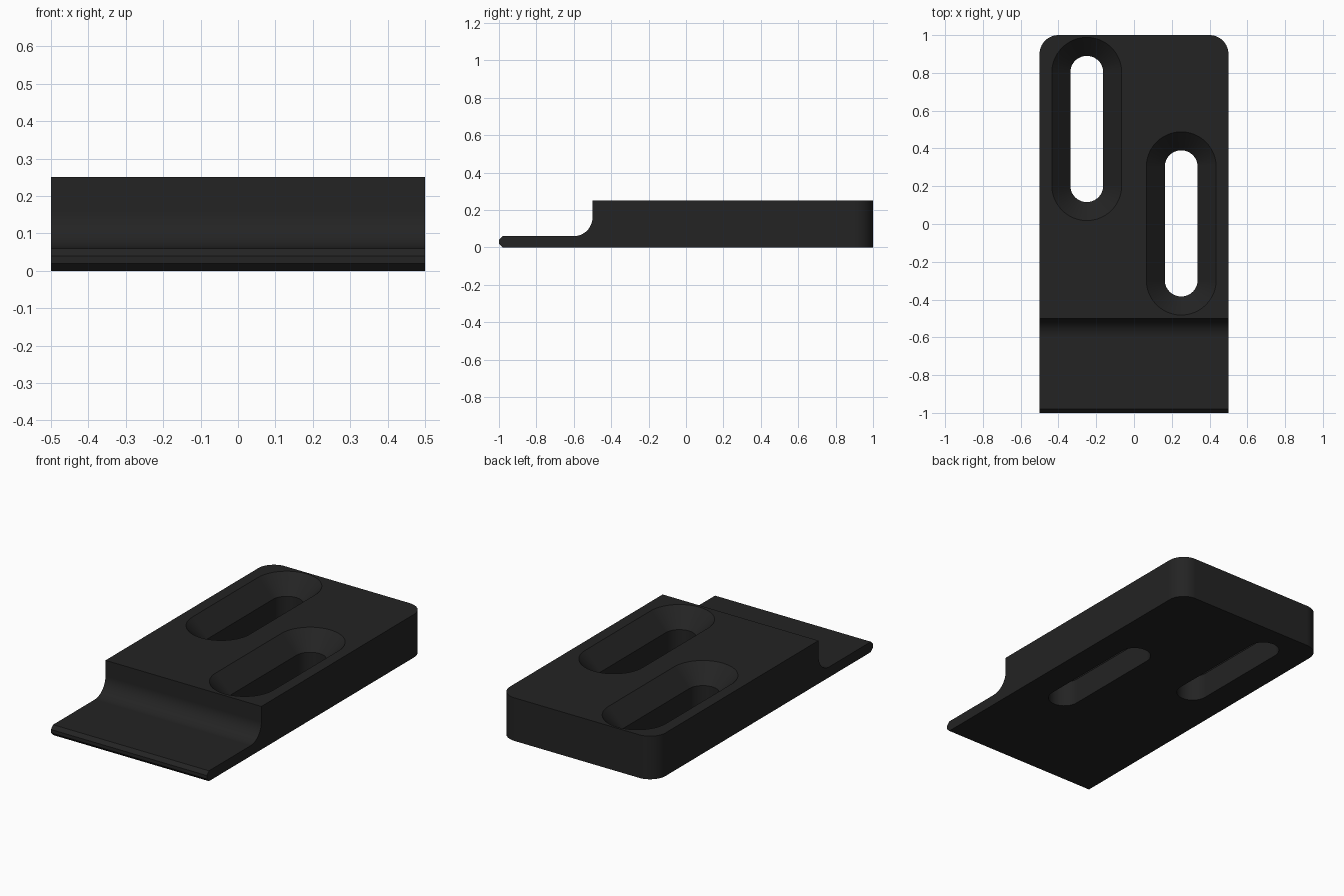
import bpy, bmesh, math

if "Cube" in bpy.data.objects:
    bpy.data.objects.remove(bpy.data.objects["Cube"])

black = bpy.data.materials.new("matte black")
black.diffuse_color = (0.017, 0.017, 0.017, 1)
black.use_nodes = True
black.node_tree.nodes["Principled BSDF"].inputs["Base Color"].default_value = black.diffuse_color


def make_object(name, bm):
    bmesh.ops.recalc_face_normals(bm, faces=bm.faces)
    mesh = bpy.data.meshes.new(name)
    bm.to_mesh(mesh)
    bm.free()
    mesh.materials.append(black)
    obj = bpy.data.objects.new(name, mesh)
    bpy.context.collection.objects.link(obj)
    return obj


def slot_cutter(name, cx, cy):
    """Countersunk slot: stadium rings lofted upward."""
    bm = bmesh.new()
    half, n = 0.3, 24
    rings = []
    for z, r in ((-0.05, 0.087), (0.15, 0.087), (0.25, 0.185), (0.30, 0.234)):
        ring = []
        for side in (0, 1):
            for i in range(n + 1):
                a = math.pi * (side + i / n)
                y = cy + (half if side == 0 else -half) + r * math.sin(a)
                ring.append(bm.verts.new((cx + r * math.cos(a), y, z)))
        rings.append(ring)
    for low, high in zip(rings, rings[1:]):
        for i in range(len(low)):
            j = (i + 1) % len(low)
            bm.faces.new((low[i], low[j], high[j], high[i]))
    bm.faces.new(rings[0][::-1])
    bm.faces.new(rings[-1])
    cutter = make_object(name, bm)
    cutter.hide_render = True
    return cutter


# Side profile: chamfered front lip, concave fillet, thick rear block
profile = [(1, 0), (-0.98, 0), (-1, 0.02), (-1, 0.04), (-0.98, 0.06)]
for i in range(13):
    a = math.pi / 2 * i / 12
    profile.append((-0.6 + 0.1 * math.sin(a), 0.16 - 0.1 * math.cos(a)))
profile += [(-0.5, 0.25), (1, 0.25)]

bm = bmesh.new()
face = bm.faces.new([bm.verts.new((-0.5, y, z)) for y, z in profile])
ext = bmesh.ops.extrude_face_region(bm, geom=[face])
bmesh.ops.translate(bm, vec=(1, 0, 0),
                    verts=[v for v in ext["geom"] if isinstance(v, bmesh.types.BMVert)])

# Round the two rear vertical corners
corners = [e for e in bm.edges if all(v.co.y > 0.99 for v in e.verts)
           and abs(e.verts[0].co.z - e.verts[1].co.z) > 0.1]
bmesh.ops.bevel(bm, geom=corners, offset=0.1, segments=12, profile=0.5, affect='EDGES')
body = make_object("slotted_plate", bm)

# Cut the two staggered countersunk slots
bpy.context.view_layer.objects.active = body
body.select_set(True)
for name, cx, cy in (("left_slot_cutter", -0.25, 0.503), ("right_slot_cutter", 0.25, 0.003)):
    cutter = slot_cutter(name, cx, cy)
    mod = body.modifiers.new(name, 'BOOLEAN')
    mod.operation = 'DIFFERENCE'
    mod.solver = 'EXACT'
    mod.object = cutter
    bpy.ops.object.modifier_apply(modifier=mod.name)
    bpy.data.objects.remove(cutter)

# Smooth rounded parts, keep hard edges crisp
bpy.ops.object.shade_smooth_by_angle(angle=math.radians(30))
weighted = body.modifiers.new("weighted_normals", 'WEIGHTED_NORMAL')
weighted.keep_sharp = True
